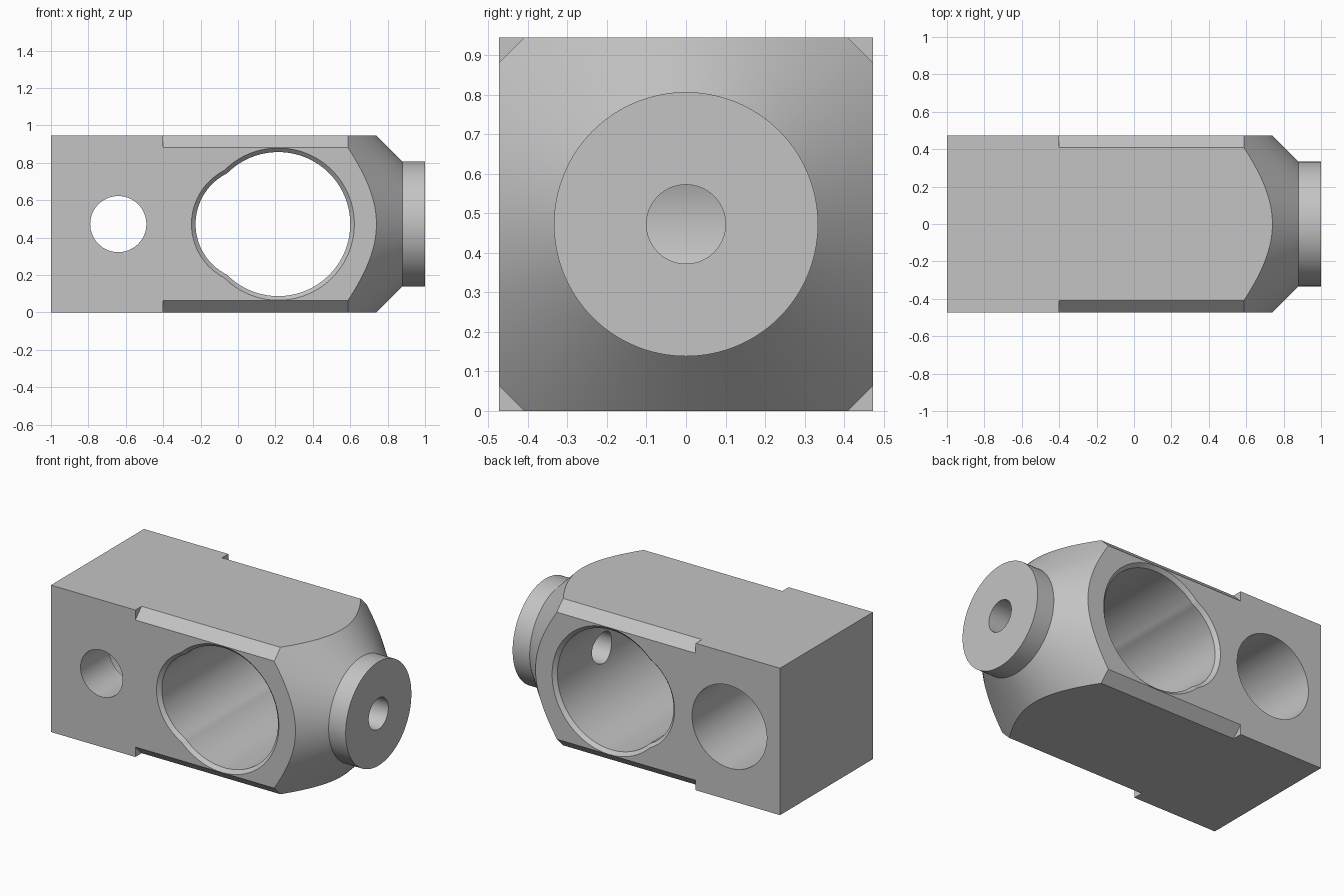
import bpy, bmesh, math
from mathutils import Vector

default = bpy.data.objects.get("Cube")
if default:
    bpy.data.objects.remove(default, do_unlink=True)

HALF = 0.4725          # half of the square section
MID = HALF             # height of the main axis
CHAMFER = 0.064


def add_object(name, bm):
    bmesh.ops.recalc_face_normals(bm, faces=bm.faces)
    mesh = bpy.data.meshes.new(name)
    bm.to_mesh(mesh)
    bm.free()
    obj = bpy.data.objects.new(name, mesh)
    bpy.context.collection.objects.link(obj)
    return obj


def loft(name, axis, centre, stations, radius=lambda a: 0.0, sides=128):
    """Capped rings along an axis; stations are (position, added radius)."""
    bm = bmesh.new()
    rings = []
    for pos, extra in stations:
        ring = []
        for i in range(sides):
            a = math.tau * i / sides
            r = radius(a) + extra
            u, v = r * math.cos(a), r * math.sin(a)
            p = (pos, u, v) if axis == "x" else (u, pos, v)
            ring.append(bm.verts.new(Vector(p) + Vector(centre)))
        rings.append(ring)
    for low, high in zip(rings, rings[1:]):
        for i in range(sides):
            j = (i + 1) % sides
            bm.faces.new((low[i], low[j], high[j], high[i]))
    bm.faces.new(rings[0])
    bm.faces.new(rings[-1])
    return add_object(name, bm)


def combine(target, tool, operation):
    mod = target.modifiers.new(tool.name, "BOOLEAN")
    mod.operation = operation
    mod.solver = "EXACT"
    mod.object = tool
    bpy.context.view_layer.objects.active = target
    bpy.ops.object.modifier_apply(modifier=mod.name)
    bpy.data.objects.remove(tool, do_unlink=True)


# Square bar
bm = bmesh.new()
bmesh.ops.create_cube(bm, size=1)
bmesh.ops.scale(bm, vec=(2, 2 * HALF, 2 * HALF), verts=bm.verts)
bmesh.ops.translate(bm, vec=(0, 0, MID), verts=bm.verts)
body = add_object("rod_end_block", bm)

# Long edges chamfered from the step forward
for sy in (-1, 1):
    for sz in (-1, 1):
        corner = (0, sy * HALF, MID + sz * HALF)
        combine(body, loft("edge_cutter", "x", corner,
                           [(-0.4, CHAMFER), (1.2, CHAMFER)], sides=4), "DIFFERENCE")

# Conical nose and round end boss
combine(body, loft("nose_envelope", "x", (0, 0, MID),
                   [(-1.2, 0.8), (0.412, 0.8), (0.879, 0.334), (1.2, 0.334)]), "INTERSECT")


# Large cross bore with a smaller lobe toward the rear and bevelled rims
def bore_outline(a):
    shift, lobe = -0.14, 0.302
    reach = shift * math.cos(a) + math.sqrt(lobe ** 2 - (shift * math.sin(a)) ** 2)
    return max(0.385, reach)


combine(body, loft("main_bore", "y", (0.215, 0, MID),
                   [(-HALF - 0.03, 0.052), (-HALF + 0.022, 0),
                    (HALF - 0.022, 0), (HALF + 0.03, 0.052)], bore_outline), "DIFFERENCE")

# Stepped cross hole: narrow at the front, wide at the back
combine(body, loft("stepped_hole", "y", (-0.64, 0, MID),
                   [(-0.6, 0.15), (-0.18, 0.15), (-0.18, 0.266), (0.6, 0.266)]), "DIFFERENCE")

# Axial hole from the boss into the main bore
combine(body, loft("axial_hole", "x", (0, 0, MID),
                   [(0.3, 0.1), (1.2, 0.1)], sides=64), "DIFFERENCE")

# Plain grey metal
grey = bpy.data.materials.new("plain grey")
grey.use_nodes = True
colour = (0.55, 0.55, 0.55, 1)
grey.diffuse_color = colour
grey.node_tree.nodes["Principled BSDF"].inputs["Base Color"].default_value = colour
body.data.materials.clear()
body.data.materials.append(grey)
for face in body.data.polygons:
    face.material_index = 0

bpy.ops.object.select_all(action="DESELECT")
body.select_set(True)
bpy.context.view_layer.objects.active = body
bpy.ops.object.shade_smooth_by_angle(angle=math.radians(25))
